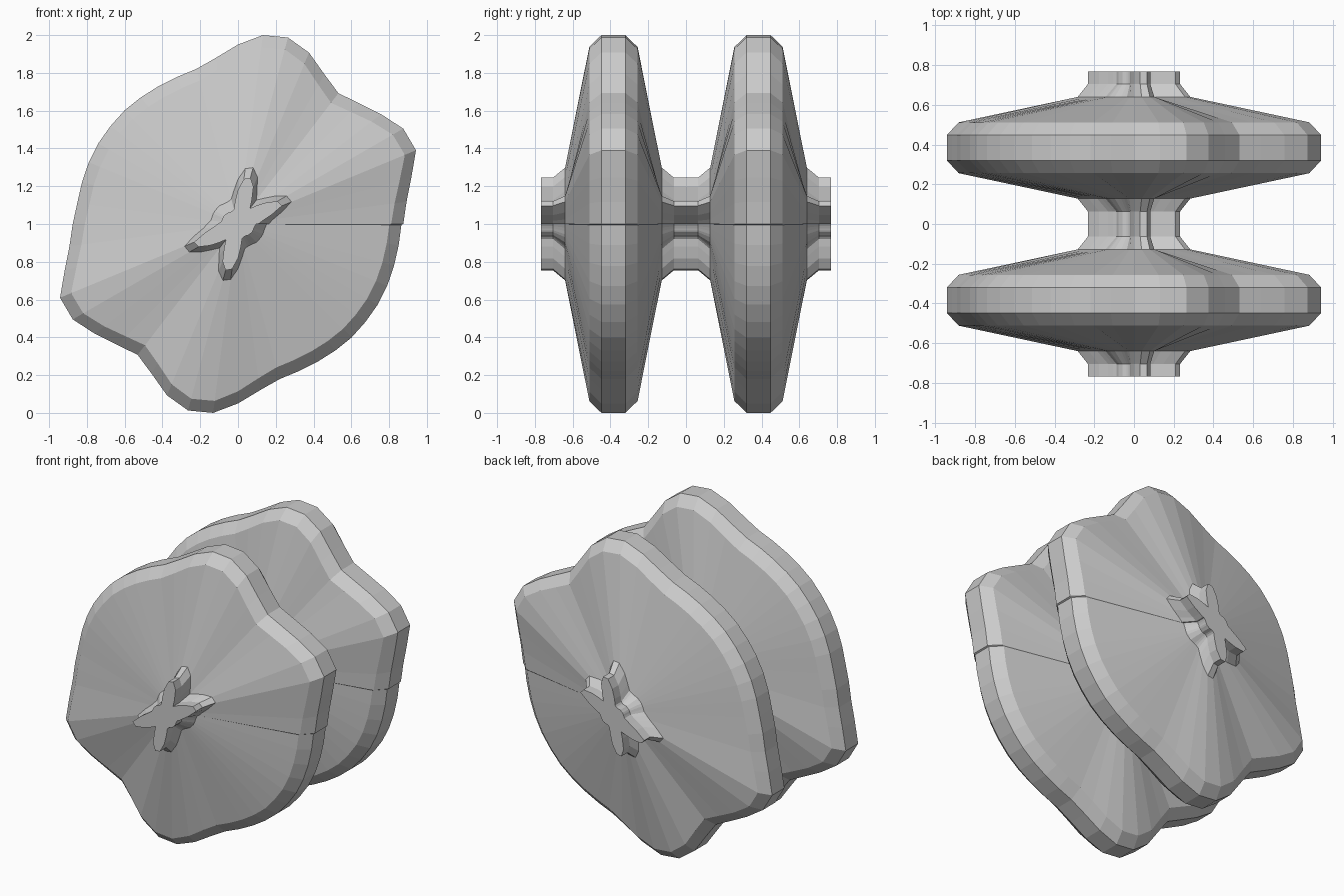
import bpy, bmesh
from math import sin, cos, radians

if "Cube" in bpy.data.objects:
    bpy.data.objects.remove(bpy.data.objects["Cube"])

# Wavy rim radius every 7.5 degrees over half a turn (repeats for the other half)
RADII = [.875, .90, .95, 1.02, 1.01, .955, .905, .873, .915, .982, 1.022, 1.0085,
         .95, .888, .85, .843, .842, .845, .85, .851, .854, .855, .855, .858]
outline = [(i * 7.5, RADII[i % 24]) for i in range(48)]
outline.append((359.7, .865))          # small step at the seam

# One disc, half section: (y from disc centre, inset from rim radius)
HALF = [(.384, .768), (.320, .768), (.256, .713), (.128, .064), (.064, 0)]
DISC = [(-y, d) for y, d in HALF] + [(y, d) for y, d in reversed(HALF)]
profile = [(y - .384, d) for y, d in DISC] + [(y + .384, d) for y, d in DISC[1:]]

bm = bmesh.new()
rings = []
for y, inset in profile:
    rings.append([bm.verts.new(((r - inset) * cos(radians(a)), y,
                                1 + (r - inset) * sin(radians(a))))
                  for a, r in outline])

# Skin between neighbouring rings
n = len(outline)
for a, b in zip(rings, rings[1:]):
    for i in range(n):
        j = (i + 1) % n
        bm.faces.new((a[i], a[j], b[j], b[i]))

# Flat star-shaped end caps
for ring in (rings[0], rings[-1]):
    c = bm.verts.new((0, ring[0].co.y, 1))
    for i in range(n):
        bm.faces.new((ring[i], ring[(i + 1) % n], c))

bmesh.ops.recalc_face_normals(bm, faces=bm.faces)
mesh = bpy.data.meshes.new("double_disc_spool")
bm.to_mesh(mesh)
bm.free()
spool = bpy.data.objects.new("double_disc_spool", mesh)
bpy.context.collection.objects.link(spool)
